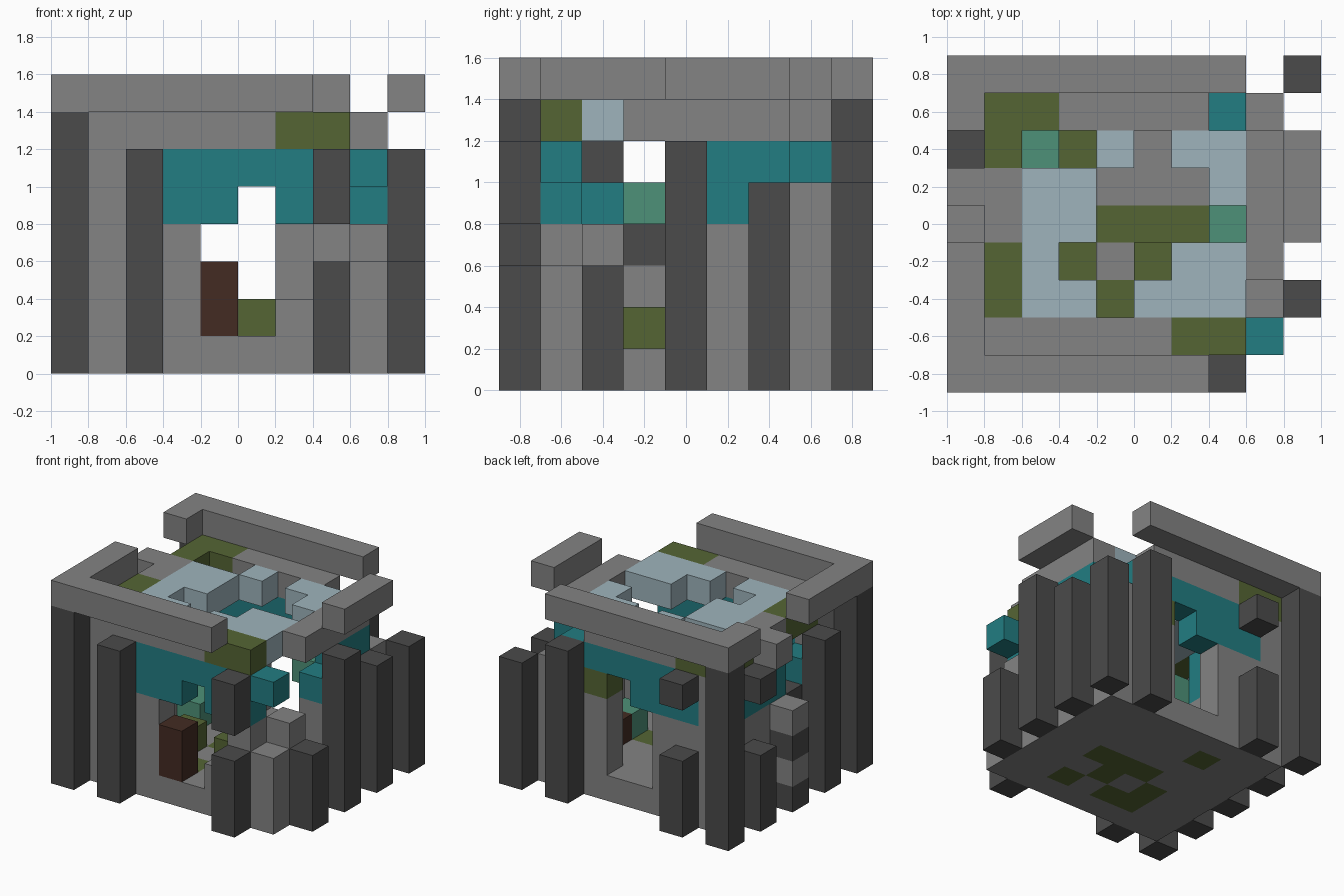
import bpy, bmesh
from mathutils import Vector

default_cube = bpy.data.objects.get("Cube")
if default_cube:
    bpy.data.objects.remove(default_cube, do_unlink=True)

CELL = 0.2
ORIGIN = Vector((-1.0, -0.9, 0.0))


def make_material(name, colour):
    mat = bpy.data.materials.new(name)
    mat.use_nodes = True
    rgba = (*colour, 1)
    mat.diffuse_color = rgba
    node = next(n for n in mat.node_tree.nodes if n.type == "BSDF_PRINCIPLED")
    node.inputs["Base Color"].default_value = rgba
    return mat


# Letter used in the layouts -> material
palette = {
    "S": make_material("stone grey", (.227, .227, .227)),
    "D": make_material("dark stone", (.069, .069, .069)),
    "M": make_material("moss green", (.091, .130, .034)),
    "T": make_material("teal", (.016, .205, .223)),
    "B": make_material("pale blue", (.342, .456, .503)),
    "G": make_material("sea green", (.076, .283, .188)),
    "W": make_material("brown wood", (.056, .024, .016)),
}
parts = {}      # part name -> {cell: letter}
occupied = set()


def put(part, cell, letter):
    if letter in palette:
        parts.setdefault(part, {})[cell] = letter
        occupied.add(cell)


def column(part, i, j, letters, base=0):
    """Stack one block per letter upwards; dots are gaps."""
    for k, letter in enumerate(letters):
        put(part, (i, j, base + k), letter)


def layer(part, k, rows):
    """Flat layout, first row at the back."""
    for r, row in enumerate(rows):
        for i, letter in enumerate(row):
            put(part, (i, len(rows) - 1 - r, k), letter)


# Floor with mossy patches
layer("floor", 0, [
    "..........",
    ".SSSSSSSS.",
    ".SSMSSSSS.",
    ".SSSSSSSS.",
    ".SSSMMMSS.",
    ".SSMSMSSS.",
    ".SSMMSMSS.",
    ".SSSSSSSS.",
    "..........",
])

# Broken roof
layer("roof", 6, [
    "..........",
    ".MMSSSS...",
    ".M..B.BBS.",
    "SSBB...BS.",
    ".SBB....S.",
    ".MB...BBS.",
    ".MBB.BBB..",
    ".SSSSSMM..",
    "..........",
])

# Raised rim around the roof
layer("roof_rim", 7, [
    "SSSSSSSS..",
    "S.........",
    ".........S",
    ".........S",
    ".........S",
    "S.........",
    "S.........",
    "S.........",
    "SSSSSSS...",
])

# Walls, one string per column going up from the floor
front = {1: "SSSSS", 2: "SSSTT", 3: "SSSTT", 4: "...TT", 5: "....T",
         6: "S..TT", 7: "SSSTT", 8: "SS..T"}
back = {1: "SSSSS", 2: "SSSTT", 3: "SSSTT", 4: "...TT", 5: "....T",
        6: "SSSMT", 7: "SSSTT", 8: "SSSS"}
left_side = {2: "SSST", 3: "SSD", 4: "SSSTT", 5: "SSSTT", 6: "SSSTT"}
right_side = {2: "SSS", 4: "SSST", 5: "SSSTT", 6: "SSSTT"}
for i, letters in front.items():
    column("front_wall", i, 1, letters, 1)
for i, letters in back.items():
    column("back_wall", i, 7, letters, 1)
for j, letters in left_side.items():
    column("west_wall", 1, j, letters, 1)
for j, letters in right_side.items():
    column("east_wall", 8, j, letters, 1)

# Outer pillars, some broken
tall, short, split = "D" * 7, "DDD", "DDD..D"
pillars = [
    (0, 0, tall), (2, 0, "DDDDDD"), (7, 0, "DDD.DD"),
    (0, 2, "DDDDDD"), (0, 4, "DSDS"), (0, 6, split), (0, 8, tall),
    (2, 8, split), (7, 8, "DDDDDD"),
    (9, 2, short), (9, 4, "DDDDDD"), (9, 6, "DDDDD"), (9, 8, "DDDDD"),
]
for i, j, letters in pillars:
    column("pillars", i, j, letters)

# Door and furniture
column("door", 4, 1, "WW", 1)
column("moss_clumps", 3, 3, "M", 1)
column("moss_clumps", 5, 3, "M", 1)
column("beds", 2, 5, "G", 1)
column("beds", 2, 6, "G", 1)
column("beds", 7, 4, "G", 1)
column("beds", 7, 5, "W", 1)
column("glass_blocks", 2, 3, "G", 4)
column("glass_blocks", 7, 5, "G", 4)


def build(name, cells):
    """Mesh the outside faces of a group of blocks."""
    bm = bmesh.new()
    mesh = bpy.data.meshes.new(name)
    letters = sorted(set(cells.values()))
    for letter in letters:
        mesh.materials.append(palette[letter])
    for cell, letter in cells.items():
        centre = Vector(cell) + Vector((.5, .5, .5))
        for axis in range(3):
            for sign in (-1, 1):
                normal = Vector((0, 0, 0))
                normal[axis] = sign
                if tuple(int(c + n) for c, n in zip(cell, normal)) in occupied:
                    continue
                u = Vector((0, 0, 0))
                u[(axis + 1) % 3] = .5
                v = normal.cross(u)
                mid = centre + normal / 2
                corners = [mid - u - v, mid + u - v, mid + u + v, mid - u + v]
                face = bm.faces.new([bm.verts.new(ORIGIN + p * CELL) for p in corners])
                face.material_index = letters.index(letter)
    # Join neighbouring faces into clean flat panels
    bmesh.ops.remove_doubles(bm, verts=bm.verts, dist=.001)
    bmesh.ops.dissolve_limit(bm, angle_limit=.01, verts=bm.verts,
                             edges=bm.edges, delimit={"MATERIAL"})
    bm.to_mesh(mesh)
    bm.free()
    bpy.context.collection.objects.link(bpy.data.objects.new(name, mesh))


for part_name, part_cells in parts.items():
    build(part_name, part_cells)
